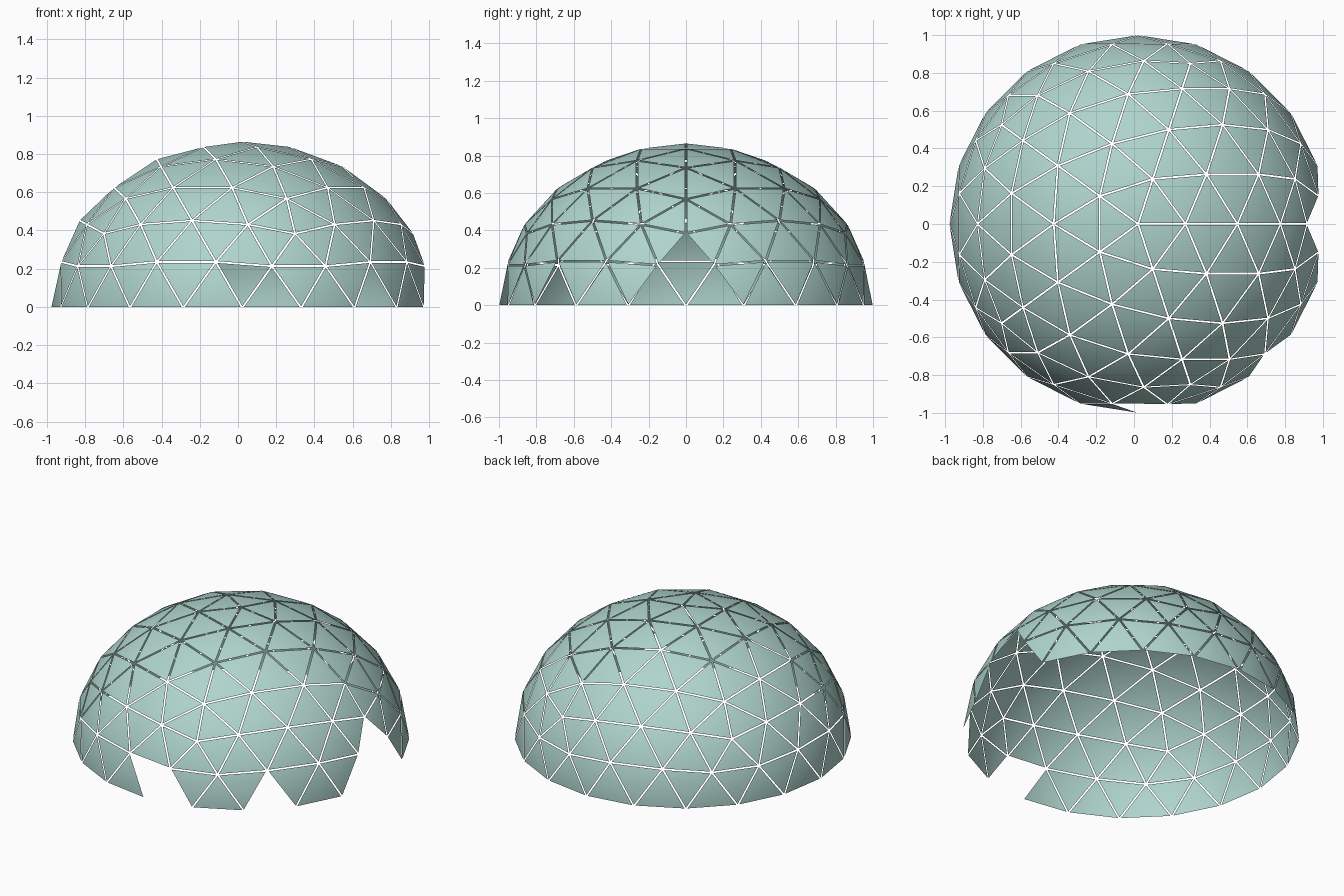
import bpy
import bmesh
from math import radians, degrees, sin, cos, atan2, sqrt
from mathutils import Vector

FREQ = 4           # subdivisions of each big triangle
HEIGHT = 0.87      # vertical squash of the sphere
GAP = 0.005        # inset of each panel edge
SHIFT_X = 0.022    # centres the dome once the doorway is cut

cube = bpy.data.objects.get("Cube")
if cube:
    bpy.data.objects.remove(cube, do_unlink=True)

glass = bpy.data.materials.new("pale_sea_green")
glass.use_nodes = True
colour = (0.43, 0.66, 0.61, 1.0)
glass.diffuse_color = colour
glass.node_tree.nodes["Principled BSDF"].inputs["Base Color"].default_value = colour


def ring_point(azimuth, z):
    r = sqrt(1 - z * z)
    a = radians(azimuth)
    return Vector((r * cos(a), r * sin(a), z))


def dome_point(p):
    p = p.normalized()
    return Vector((p.x, p.y, p.z * HEIGHT))


def subdivide(a, b, c):
    """Yield the small triangles of one big triangle, pushed onto the dome."""
    def at(i, j):
        return dome_point(a + (b - a) * (i / FREQ) + (c - a) * (j / FREQ))
    for i in range(FREQ):
        for j in range(FREQ - i):
            yield at(i, j), at(i + 1, j), at(i, j + 1)
            if i + j < FREQ - 1:
                yield at(i + 1, j), at(i + 1, j + 1), at(i, j + 1)


def is_open(centre):
    """Panels left out: the doorway and two low openings."""
    a, z = degrees(atan2(centre.y, centre.x)), centre.z
    door = abs(a) < 12 and z < 0.3
    small_opening = abs(a + 45) < 4 and z < 0.1
    wide_opening = -94 < a < -77 and z < 0.2
    return door or small_opening or wide_opening


def inset(tri):
    """Shrink a triangle evenly from all three edges."""
    a, b, c = tri
    la, lb, lc = (b - c).length, (c - a).length, (a - b).length
    around = la + lb + lc
    middle = (a * la + b * lb + c * lc) / around
    radius = (b - a).cross(c - a).length / around
    return [middle + (p - middle) * (1 - GAP / radius) for p in tri]


# Big triangles of the upper half and the waist
top = Vector((0, 0, 1))
level = 1 / sqrt(5)
big = []
for k in range(5):
    u0, u1 = ring_point(72 * k, level), ring_point(72 * k + 72, level)
    d0, d1 = ring_point(72 * k - 36, -level), ring_point(72 * k + 36, -level)
    big += [(top, u0, u1), (u0, d1, u1), (u0, d0, d1)]

# Separate triangular panels above the ground
bm = bmesh.new()
normals = []
for corners in big:
    for tri in subdivide(*corners):
        centre = (tri[0] + tri[1] + tri[2]) / 3
        if min(p.z for p in tri) < -0.001 or is_open(centre):
            continue
        face = bm.faces.new([bm.verts.new(p) for p in inset(tri)])
        face.smooth = True
        normals += [Vector((p.x, p.y, p.z / HEIGHT ** 2)).normalized() for p in tri]

low = min(v.co.z for v in bm.verts)
bmesh.ops.translate(bm, verts=bm.verts, vec=(SHIFT_X, 0, -low))

mesh = bpy.data.meshes.new("dome_panels")
bm.to_mesh(mesh)
bm.free()
mesh.materials.append(glass)

# Shade the panels as one rounded shell
mesh.normals_split_custom_set_from_vertices(normals)

dome = bpy.data.objects.new("dome_panels", mesh)
bpy.context.collection.objects.link(dome)
